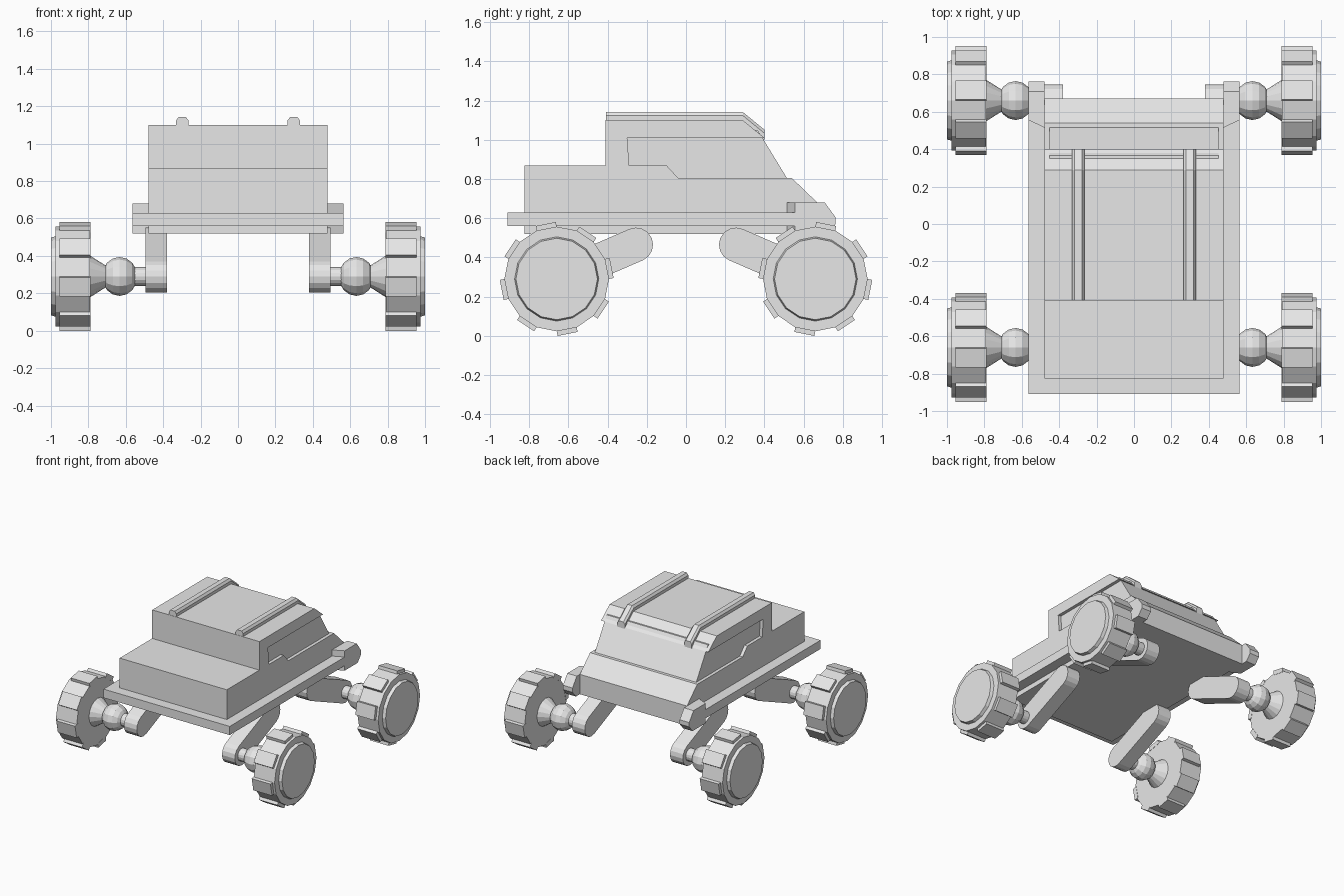
import bpy
import bmesh
from math import sin, cos, pi, radians, atan2
from mathutils import Matrix, Vector

cube = bpy.data.objects.get("Cube")
if cube:
    bpy.data.objects.remove(cube, do_unlink=True)

grey = bpy.data.materials.new("plain_grey")
grey.use_nodes = True
grey.diffuse_color = (0.8, 0.8, 0.8, 1)
grey.node_tree.nodes["Principled BSDF"].inputs["Base Color"].default_value = (0.8, 0.8, 0.8, 1)


def finish(name, bm, mirror=(1, 1)):
    """Mirror the mesh by sign in x and y, fix normals, and make the object."""
    bm.transform(Matrix.Diagonal((mirror[0], mirror[1], 1, 1)))
    bmesh.ops.recalc_face_normals(bm, faces=bm.faces[:])
    mesh = bpy.data.meshes.new(name)
    bm.to_mesh(mesh)
    bm.free()
    mesh.materials.append(grey)
    obj = bpy.data.objects.new(name, mesh)
    bpy.context.collection.objects.link(obj)
    return obj


def extrude_x(bm, profile, x0, x1):
    """Solid from a (y, z) outline running from x0 to x1."""
    face = bm.faces.new([bm.verts.new((x0, y, z)) for y, z in profile])
    out = bmesh.ops.extrude_face_region(bm, geom=[face])["geom"]
    moved = [v for v in out if isinstance(v, bmesh.types.BMVert)]
    bmesh.ops.translate(bm, verts=moved, vec=(x1 - x0, 0, 0))
    return moved


def lathe_x(bm, profile, sides, y, z):
    """Closed solid turned about an x-wise axis from (x, radius) pairs."""
    rings = []
    for x, r in profile:
        rings.append([bm.verts.new((x, y + r * cos(2 * pi * i / sides),
                                    z + r * sin(2 * pi * i / sides)))
                      for i in range(sides)])
    for a, b in zip(rings, rings[1:]):
        for i in range(sides):
            j = (i + 1) % sides
            bm.faces.new((a[i], a[j], b[j], b[i]))
    bm.faces.new(rings[0])
    bm.faces.new(rings[-1])


# Body shell, with the window band cut back as a notch in the outline
bm = bmesh.new()
extrude_x(bm, [(-0.825, 0.52), (-0.825, 0.87), (-0.41, 0.87), (-0.41, 1.10),
               (0.29, 1.10), (0.40, 1.01), (-0.30, 1.01), (-0.29, 0.87),
               (-0.10, 0.87), (-0.04, 0.805), (0.54, 0.805), (0.67, 0.68),
               (0.67, 0.52)], -0.478, 0.478)
finish("body_shell", bm)

# Recessed window band around the cabin
bm = bmesh.new()
extrude_x(bm, [(-0.35, 0.75), (-0.35, 1.05), (0.365, 1.05), (0.39, 1.01),
               (0.515, 0.805), (0.515, 0.75)], -0.452, 0.452)
finish("window_band", bm)

# Flat skirt around the body
bm = bmesh.new()
extrude_x(bm, [(-0.91, 0.56), (-0.91, 0.63), (0.60, 0.63), (0.60, 0.56)], -0.563, 0.563)
finish("skirt_plate", bm)

AXLE_Y, AXLE_Z = 0.66, 0.29
TIRE_R, SIDES = 0.267, 16

for sx, side in ((1, "left"), (-1, "right")):
    # Roof rails with chamfered tops, bent down over the sloped roof edge
    bm = bmesh.new()
    path = [(-0.408, 1.09, 1.142), (0.29, 1.09, 1.142), (0.40, 1.0, 1.052)]
    rings = []
    for y, low, high in path:
        section = [(0.265, low), (0.265, high - 0.018), (0.278, high),
                   (0.318, high), (0.331, high - 0.018), (0.331, low)]
        rings.append([bm.verts.new((x, y, z)) for x, z in section])
    for a, b in zip(rings, rings[1:]):
        for i in range(6):
            j = (i + 1) % 6
            bm.faces.new((a[i], a[j], b[j], b[i]))
    bm.faces.new(rings[0])
    bm.faces.new(rings[-1])
    finish("roof_rail_" + side, bm, (sx, 1))

    # Bumper corner, slanted where it meets the skirt
    bm = bmesh.new()
    outer = extrude_x(bm, [(0.515, 0.52), (0.515, 0.68), (0.708, 0.68),
                           (0.763, 0.605), (0.763, 0.57), (0.72, 0.52)], 0.478, 0.563)
    for v in outer:
        if v.co.y < 0.6:
            v.co.y += 0.04
    finish("bumper_corner_" + side, bm, (sx, 1))

    for sy, end in ((-1, "front"), (1, "back")):
        tag = end + "_" + side

        # Suspension arm: a round-ended bar from under the body to the axle
        bm = bmesh.new()
        hip, hub = Vector((0.255, 0.465)), Vector((AXLE_Y, AXLE_Z))
        d = hub - hip
        turn = atan2(d.y, d.x)
        outline = []
        for centre, start in ((hub, turn - pi / 2), (hip, turn + pi / 2)):
            for i in range(9):
                a = start + pi * i / 8
                outline.append((centre.x + 0.087 * cos(a), centre.y + 0.087 * sin(a)))
        extrude_x(bm, outline, 0.38, 0.495)
        finish("suspension_arm_" + tag, bm, (sx, sy))

        # Axle pin, ball joint and flared hub
        bm = bmesh.new()
        lathe_x(bm, [(0.48, 0.05), (0.60, 0.05)], 16, AXLE_Y, AXLE_Z)
        finish("axle_pin_" + tag, bm, (sx, sy))

        bm = bmesh.new()
        ball = [(0.633 - 0.095 * cos(pi * i / 8), max(0.002, 0.104 * sin(pi * i / 8)))
                for i in range(9)]
        lathe_x(bm, ball, 12, AXLE_Y, AXLE_Z)
        finish("ball_joint_" + tag, bm, (sx, sy))

        bm = bmesh.new()
        lathe_x(bm, [(0.66, 0.06), (0.71, 0.06), (0.80, 0.117)], 16, AXLE_Y, AXLE_Z)
        finish("hub_flare_" + tag, bm, (sx, sy))

        # Wheel with a raised cap
        bm = bmesh.new()
        lathe_x(bm, [(0.79, TIRE_R), (0.975, TIRE_R), (0.975, 0.215), (1.0, 0.208)],
                SIDES, AXLE_Y, AXLE_Z)
        finish("wheel_" + tag, bm, (sx, sy))

        # Tread blocks on every other flat of the wheel
        bm = bmesh.new()
        half = TIRE_R * sin(pi / SIDES)
        for k in range(SIDES // 2):
            a = -radians(11.25) + 2 * pi * (2 * k + 1) / SIDES + radians(22.5)
            corners = []
            for r, t in ((0.25, -half), (0.286, -half), (0.286, half), (0.25, half)):
                corners.append((AXLE_Y + r * cos(a) - t * sin(a),
                                AXLE_Z + r * sin(a) + t * cos(a)))
            extrude_x(bm, corners, 0.788, 0.955)
        finish("tread_blocks_" + tag, bm, (sx, sy))
